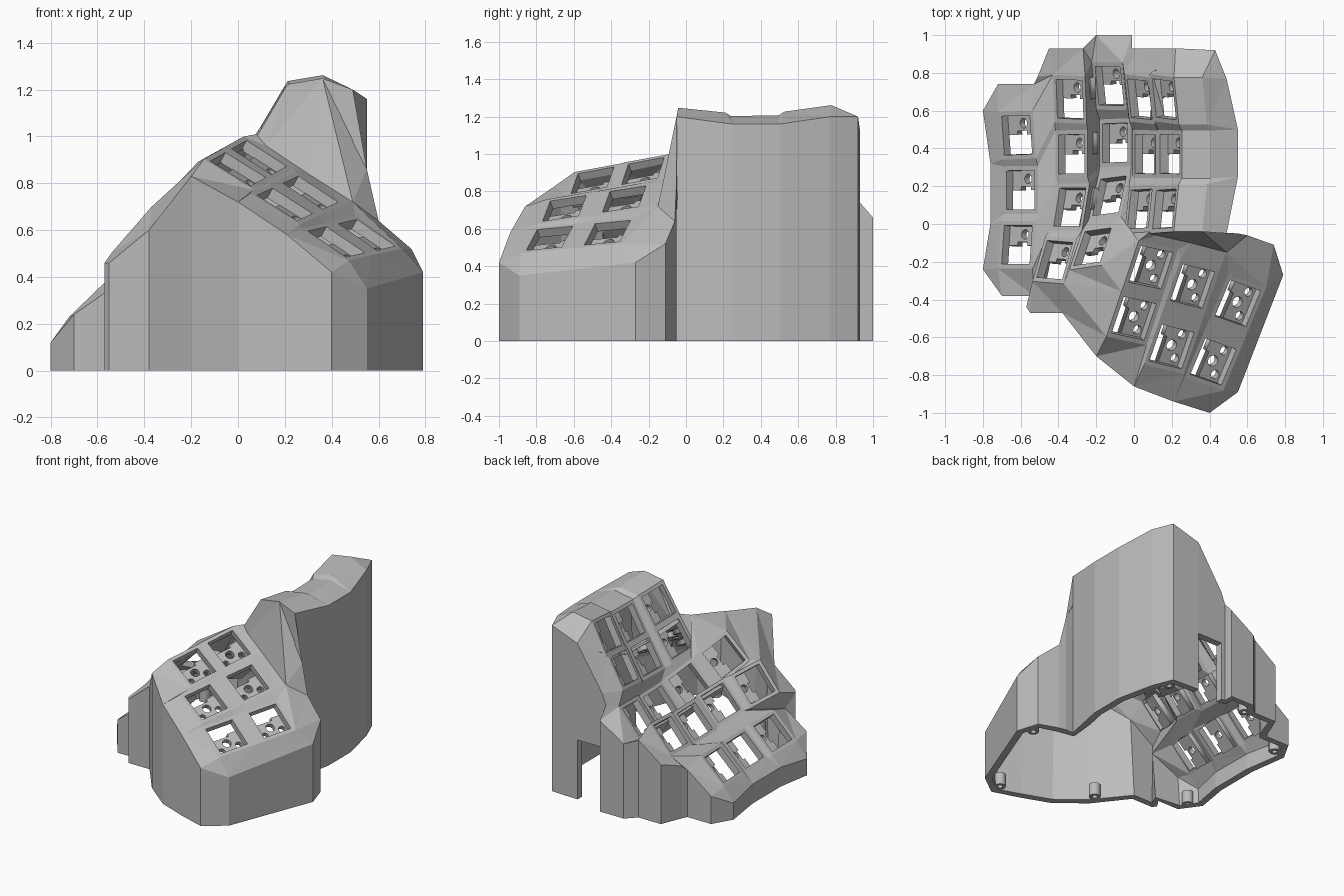
import bpy, bmesh, math
from mathutils import Vector as V, Matrix

cube = bpy.data.objects.get("Cube")
if cube:
    bpy.data.objects.remove(cube)

grey = bpy.data.materials.new("plain grey")
grey.use_nodes = True
grey.diffuse_color = (0.5, 0.5, 0.5, 1)
grey.node_tree.nodes["Principled BSDF"].inputs["Base Color"].default_value = (0.5, 0.5, 0.5, 1)

RIM, HOLE, WALL, NOTCH = 0.127, 0.103, 0.05, 0.43
bm = bmesh.new()
key_poses = []      # (matrix, is_thumb)
hole_faces = []


def add_object(name, mesh):
    obj = bpy.data.objects.new(name, mesh)
    bpy.context.collection.objects.link(obj)
    mesh.materials.clear()
    mesh.materials.append(grey)
    return obj


def face(*verts):
    return bm.faces.new(verts)


def add_key(centre, u, v, thumb=False):
    """Square frame around one key hole; returns corners by name."""
    v = v.normalized()
    u = (u - v * u.dot(v)).normalized()
    n = u.cross(v)
    mat = Matrix((u, v, n)).transposed().to_4x4()
    mat.translation = centre
    key_poses.append((mat, thumb))
    signs = ((-1, 1), (-1, -1), (1, -1), (1, 1))
    outer = [bm.verts.new(centre + RIM * (a * u + b * v)) for a, b in signs]
    inner = [bm.verts.new(centre + HOLE * (a * u + b * v)) for a, b in signs]
    for i in range(4):
        j = (i + 1) % 4
        face(outer[i], outer[j], inner[j], inner[i])
    hole_faces.append(face(*inner))
    return dict(zip(("BL", "FL", "FR", "BR"), outer))


def link_grid(keys):
    """Webs between neighbouring keys, addressed as (column, row)."""
    for (c, r), k in keys.items():
        right, front, diag = (keys.get(p) for p in ((c + 1, r), (c, r + 1), (c + 1, r + 1)))
        if right:
            face(k["BR"], k["FR"], right["FL"], right["BL"])
        if front:
            face(k["FL"], front["BL"], front["BR"], k["FR"])
        if right and front and diag:
            face(k["FR"], front["BR"], diag["BL"], right["FL"])


def zip_chains(a, b):
    """Triangle strip between two vertex chains with the shortest rungs."""
    best = {(0, 0): (0, None)}
    for i in range(len(a)):
        for j in range(len(b)):
            steps = [p for p in ((i - 1, j), (i, j - 1)) if p in best]
            if steps:
                p = min(steps, key=lambda s: best[s][0])
                best[i, j] = (best[p][0] + (a[i].co - b[j].co).length, p)
    spot = (len(a) - 1, len(b) - 1)
    while best[spot][1]:
        (i, j), prev = spot, best[spot][1]
        if prev[0] < i:
            face(a[i - 1], a[i], b[j])
        else:
            face(a[i], b[j - 1], b[j])
        spot = prev


# Finger keys: tilt of each column, then key centres from back to front
columns = [
    (44, [(-.62, .47, .30), (-.60, .18, .29), (-.62, -.11, .31)]),
    (48, [(-.34, .66, .52), (-.33, .37, .50), (-.34, .09, .53), (-.42, -.19, .58)]),
    (50, [(-.13, .73, .61), (-.10, .43, .58), (-.13, .15, .63), (-.22, -.12, .75)]),
    (58, [(.03, .66, .90), (.06, .37, .86), (.03, .08, .89)]),
    (60, [(.16, .66, 1.11), (.19, .37, 1.07), (.16, .08, 1.10)]),
]
finger = {}
for c, (tilt, spots) in enumerate(columns):
    u = V((math.cos(math.radians(tilt)), 0, math.sin(math.radians(tilt))))
    for r, p in enumerate(spots):
        v = V(spots[max(r - 1, 0)]) - V(spots[min(r + 1, len(spots) - 1)])
        finger[c, r] = add_key(V(p), u, v)
link_grid(finger)

# Solid ridge beside the highest column
edge = [finger[4, r][s] for r in range(3) for s in ("BR", "FR")]
ridge = [bm.verts.new(p.co + V((.15, 0, .025))) for p in edge]
for i in range(len(edge) - 1):
    face(edge[i], edge[i + 1], ridge[i + 1], ridge[i])

# Thumb keys: two rows of three
rows = [[(.09, -.23, .91), (.31, -.33, .76), (.55, -.42, .58)],
        [(.00, -.50, .86), (.20, -.65, .71), (.42, -.73, .55)]]
thumb = {}
for c in range(3):
    for r in range(2):
        thumb[c, r] = add_key(V(rows[r][c]), V(rows[r][2]) - V(rows[r][0]),
                              V(rows[0][c]) - V(rows[1][c]), True)
link_grid(thumb)

# Steep web below the finger field, then a flat web out to the thumb keys
finger_chain = [finger[1, 3]["FR"], finger[2, 3]["FL"], finger[2, 3]["FR"], finger[2, 3]["BR"],
                finger[2, 2]["FR"], finger[3, 2]["FL"], finger[3, 2]["FR"],
                finger[4, 2]["FL"], finger[4, 2]["FR"], ridge[-1]]
crease = [bm.verts.new(p) for p in ((.12, -.06, .96), (.30, -.10, .84), (.49, -.15, .72))]
zip_chains(finger_chain, [thumb[0, 1]["FL"], thumb[0, 1]["BL"], thumb[0, 0]["FL"],
                          thumb[0, 0]["BL"]] + crease)
zip_chains(crease, [thumb[c, 0][s] for c in range(3) for s in ("BL", "BR")])

# Ordered border of the key fields
border = [e for e in bm.edges if e.is_boundary]
loop = [border[0].verts[0]]
came = None
while True:
    e = next(e for e in loop[-1].link_edges if e.is_boundary and e is not came)
    came, nxt = e, e.other_vert(loop[-1])
    if nxt is loop[0]:
        break
    loop.append(nxt)

# Upper edge of the outer wall, clockwise from the low back corner
wall_top = [
    (-.80, .60, .12), (-.72, .74, .20), (-.53, .74, .34), (-.51, .78, .38), (-.45, .93, .43),
    (-.27, .93, .56), (-.20, 1.0, .54), (-.01, 1.0, .66), (-.01, .93, .74), (.02, .93, .82),
    (.22, .93, 1.13), (.43, .92, 1.20), (.49, .77, 1.20), (.55, .50, 1.16), (.55, .25, 1.16),
    (.52, .10, 1.18), (.49, -.05, 1.20), (.55, -.05, .86), (.60, -.06, .64), (.74, -.11, .52),
    (.79, -.27, .42), (.55, -.89, .35), (.40, -1.0, .42), (.21, -.94, .58), (.0, -.86, .72),
    (-.20, -.70, .83), (-.38, -.47, .60), (-.55, -.47, .46), (-.57, -.44, .46),
    (-.53, -.38, .36), (-.70, -.38, .24), (-.80, -.24, .12), (-.76, .0, .14), (-.76, .32, .14)]
top = [bm.verts.new(p) for p in wall_top]
foot = [bm.verts.new((x, y, 0)) for x, y, z in wall_top]
area = sum(p.co.x * q.co.y - q.co.x * p.co.y for p, q in zip(loop, loop[1:] + loop[:1]))
if area > 0:
    loop.reverse()
start = min(range(len(loop)), key=lambda i: (loop[i].co - top[0].co).length)
loop = loop[start:] + loop[:start]
zip_chains(loop + loop[:1], top + top[:1])

# Vertical walls, with a cable notch at the back
notch = {i: bm.verts.new((wall_top[i][0], wall_top[i][1], NOTCH)) for i in (9, 10)}
for i in range(len(top)):
    j = (i + 1) % len(top)
    if i in notch and j in notch:
        face(top[i], top[j], notch[j], notch[i])
    else:
        ring = [top[i], top[j], notch.get(j), foot[j], foot[i], notch.get(i)]
        face(*[p for p in ring if p])

bmesh.ops.recalc_face_normals(bm, faces=bm.faces)
if sum(f.normal.z for f in hole_faces) < 0:
    bmesh.ops.reverse_faces(bm, faces=bm.faces)
bmesh.ops.delete(bm, geom=hole_faces, context="FACES_ONLY")
mesh = bpy.data.meshes.new("case_shell")
bm.to_mesh(mesh)
bm.free()
shell = add_object("case_shell", mesh)
solid = shell.modifiers.new("wall thickness", "SOLIDIFY")
solid.thickness, solid.offset = WALL, -1


# Flat plate from an outline with round holes
def plate_mesh(name, outline, circles, half):
    cu = bpy.data.curves.new(name, "CURVE")
    cu.dimensions, cu.fill_mode, cu.extrude = "2D", "BOTH", half
    rings = [outline] + [[(x + r * math.cos(k * math.pi / 8), y + r * math.sin(k * math.pi / 8))
                          for k in range(16)] for x, y, r in circles]
    for pts in rings:
        s = cu.splines.new("POLY")
        s.points.add(len(pts) - 1)
        for p, (x, y) in zip(s.points, pts):
            p.co = (x, y, 0, 1)
        s.use_cyclic_u = True
    tmp = bpy.data.objects.new(name, cu)
    bpy.context.collection.objects.link(tmp)
    bpy.context.view_layer.update()
    result = bpy.data.meshes.new_from_object(tmp.evaluated_get(bpy.context.evaluated_depsgraph_get()))
    bpy.data.objects.remove(tmp)
    return result


# Switch holders under every key
S = 0.115
finger_plate = plate_mesh("finger_holder", [(-S, 0), (-.04, 0), (-.04, .02), (.03, .02), (.03, 0),
                                            (S, 0), (S, S), (-S, S)],
                          [(.01, .06, .026)], .018)
thumb_plate = plate_mesh("thumb_holder", [(-.02, -S), (S, -S), (S, S), (-.04, S), (-.04, .04), (-.02, .04)],
                         [(.025, 0, .03), (.065, .07, .024), (.07, -.065, .024)], .018)
for i, (mat, is_thumb) in enumerate(key_poses):
    holder = add_object(f"switch_holder_{i + 1}", thumb_plate if is_thumb else finger_plate)
    holder.matrix_world = mat @ Matrix.Translation((0, 0, -.065))

# Screw bosses inside the foot of the wall
boss = plate_mesh("screw_boss", [(.038 * math.cos(k * math.pi / 8), .038 * math.sin(k * math.pi / 8))
                                 for k in range(16)], [(0, 0, .018)], .045)
for i, (x, y) in enumerate([(.40, -.91), (.70, -.21), (-.17, -.61), (-.71, -.29),
                            (-.70, .62), (-.21, .89), (.40, .84)]):
    add_object(f"screw_boss_{i + 1}", boss).location = (x, y, .045)
